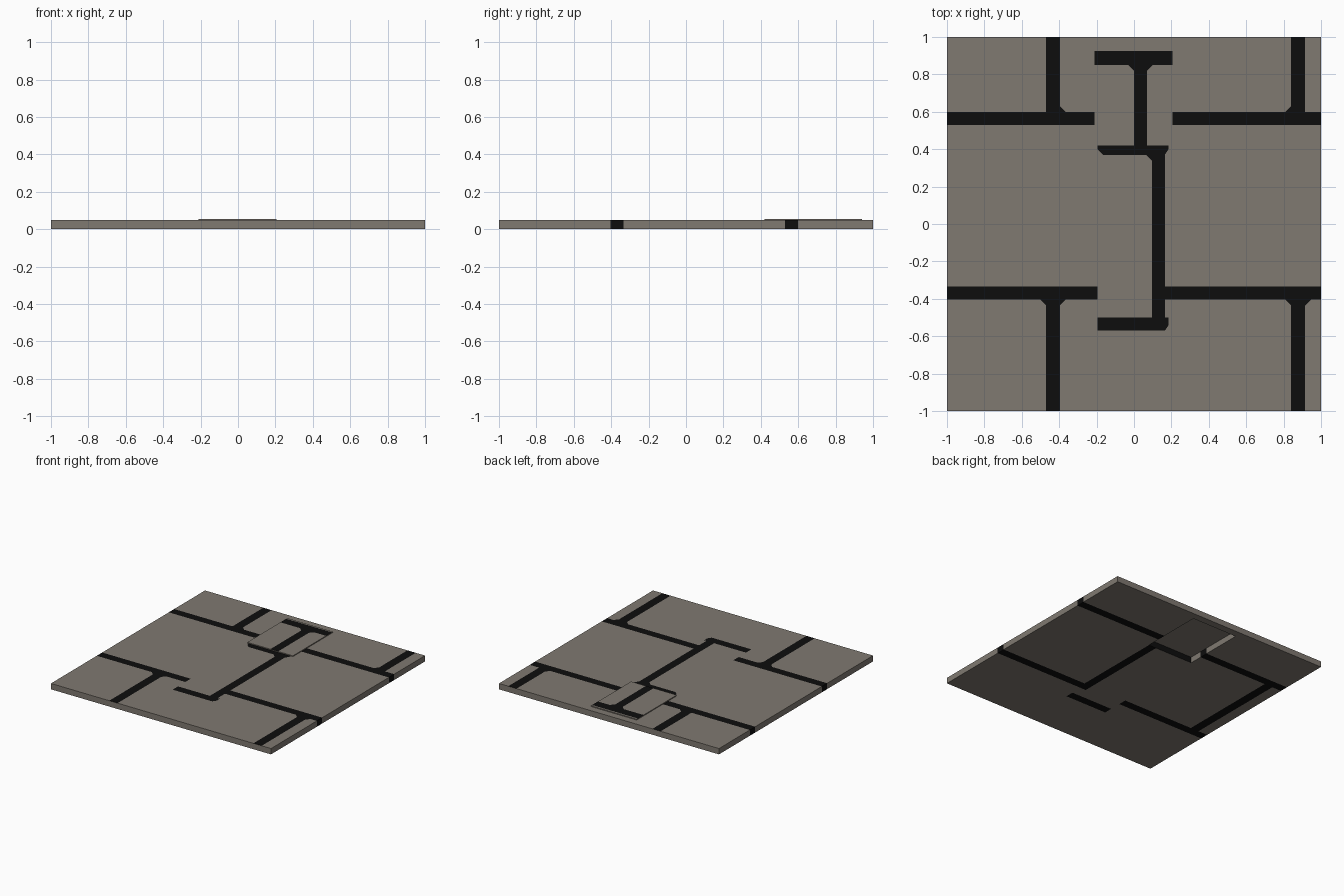
import bpy, bmesh

if "Cube" in bpy.data.objects:
    bpy.data.objects.remove(bpy.data.objects["Cube"])

STONE, JOINT = 0, 1
F = 0.03  # size of the chamfered paint corners


def material(name, rgb):
    m = bpy.data.materials.new(name)
    m.diffuse_color = (*rgb, 1)
    m.use_nodes = True
    m.node_tree.nodes["Principled BSDF"].inputs["Base Color"].default_value = m.diffuse_color
    return m


mats = [material("grey stone", (0.215, 0.192, 0.165)),
        material("black joint", (0.004, 0.004, 0.004))]


def inside(rects, x, y):
    return any(a < x < b and c < y < d for a, b, c, d in rects)


def plate(name, bounds, z0, z1, top, bottom, hole=None, corners=(), side_rule=None):
    """Box cut along the painted rectangles; corners flip the colour of a small triangle."""
    holes = [hole] if hole else []
    rects = [bounds] + holes + list(top) + list(bottom)
    xs = {v for r in rects for v in r[:2]} | {c[0] + F * c[2] for c in corners}
    ys = {v for r in rects for v in r[2:]} | {c[1] + F * c[3] for c in corners}
    xs, ys = sorted({round(v, 4) for v in xs}), sorted({round(v, 4) for v in ys})
    bm = bmesh.new()

    def face(points, mat):
        bm.faces.new([bm.verts.new(p) for p in points]).material_index = int(mat)

    def solid(x, y):
        return inside([bounds], x, y) and not inside(holes, x, y)

    e = 0.0005
    for x0, x1 in zip(xs, xs[1:]):
        for y0, y1 in zip(ys, ys[1:]):
            mx, my = (x0 + x1) / 2, (y0 + y1) / 2
            if not solid(mx, my):
                continue
            quad = [(x0, y0), (x1, y0), (x1, y1), (x0, y1)]
            dirs = [(1, 1), (-1, 1), (-1, -1), (1, -1)]
            colour = inside(top, mx, my)
            hit = [i for i in range(4) if (*quad[i], *dirs[i]) in corners]
            t = [(*p, z1) for p in quad]
            if hit:
                i = hit[0]
                face([t[i - 1], t[i], t[(i + 1) % 4]], not colour)
                face([t[(i + 1) % 4], t[(i + 2) % 4], t[i - 1]], colour)
            else:
                face(t, colour)
            face([(*p, z0) for p in reversed(quad)], inside(bottom, mx, my))
            # walls where the neighbouring cell is empty
            probes = [(mx, y0 - e), (x1 + e, my), (mx, y1 + e), (x0 - e, my)]
            for i, (px, py) in enumerate(probes):
                if not solid(px, py):
                    a, b = quad[i], quad[(i + 1) % 4]
                    mat = side_rule(px, py, i) if side_rule else STONE
                    face([(*a, z0), (*b, z0), (*b, z1), (*a, z1)], mat)
    bmesh.ops.remove_doubles(bm, verts=bm.verts, dist=1e-5)
    me = bpy.data.meshes.new(name)
    bm.to_mesh(me)
    bm.free()
    for m in mats:
        me.materials.append(m)
    ob = bpy.data.objects.new(name, me)
    bpy.context.collection.objects.link(ob)
    return ob


# horizontal joints
B0, B1 = 0.53, 0.6
L0, L1 = -0.405, -0.335
HOLE = (-0.21, 0.205, 0.42, 0.94)
bars = [(-1, -0.21, B0, B1), (0.205, 1, B0, B1), (-1, -0.195, L0, L1)]
lower_bar = (-0.195, 0.185, -0.57, -0.5)

# top pattern: staggered joints plus the central I shape
top = bars + [(0.165, 1, L0, L1), lower_bar,
              (0.095, 0.165, -0.57, 0.42), (-0.195, 0.185, 0.37, 0.42)]
for x0, x1 in ((-0.47, -0.395), (0.84, 0.915)):
    top += [(x0, x1, B1, 1), (x0, x1, -1, L0)]

# underside pattern
bottom = bars + [(0.135, 1, L0, L1), lower_bar,
                 (0.135, 0.205, L0, 0.42), (-0.915, -0.84, L1, B0)]

corners = [(-0.395, B1, 1, 1), (0.84, B1, -1, 1),
           (-0.395, L0, 1, -1), (-0.47, L0, -1, -1),
           (0.84, L0, -1, -1), (0.915, L0, 1, -1),
           (0.095, 0.37, -1, -1), (0.185, 0.37, -1, 1),
           (-0.195, 0.37, 1, 1), (0.185, -0.57, -1, 1)]


def joint_on_side(x, y, side):
    """Joints run down the left and right walls and the front wall of the opening."""
    if side in (1, 3):
        return B0 < y < B1 or L0 < y < L1
    return 0.4 < y < 0.45


# floor slab with an opening under the raised tile
plate("floor_slab", (-1, 1, -1, 1), 0, 0.048, top, bottom, HOLE, corners, joint_on_side)

# thin raised tile with a T shaped joint
plate("raised_tile", HOLE, 0.048, 0.055,
      [(-0.21, 0.205, 0.85, 0.925), (0, 0.07, 0.42, 0.85)], [],
      corners=[(0, 0.85, -1, -1), (0.07, 0.85, 1, -1)])
